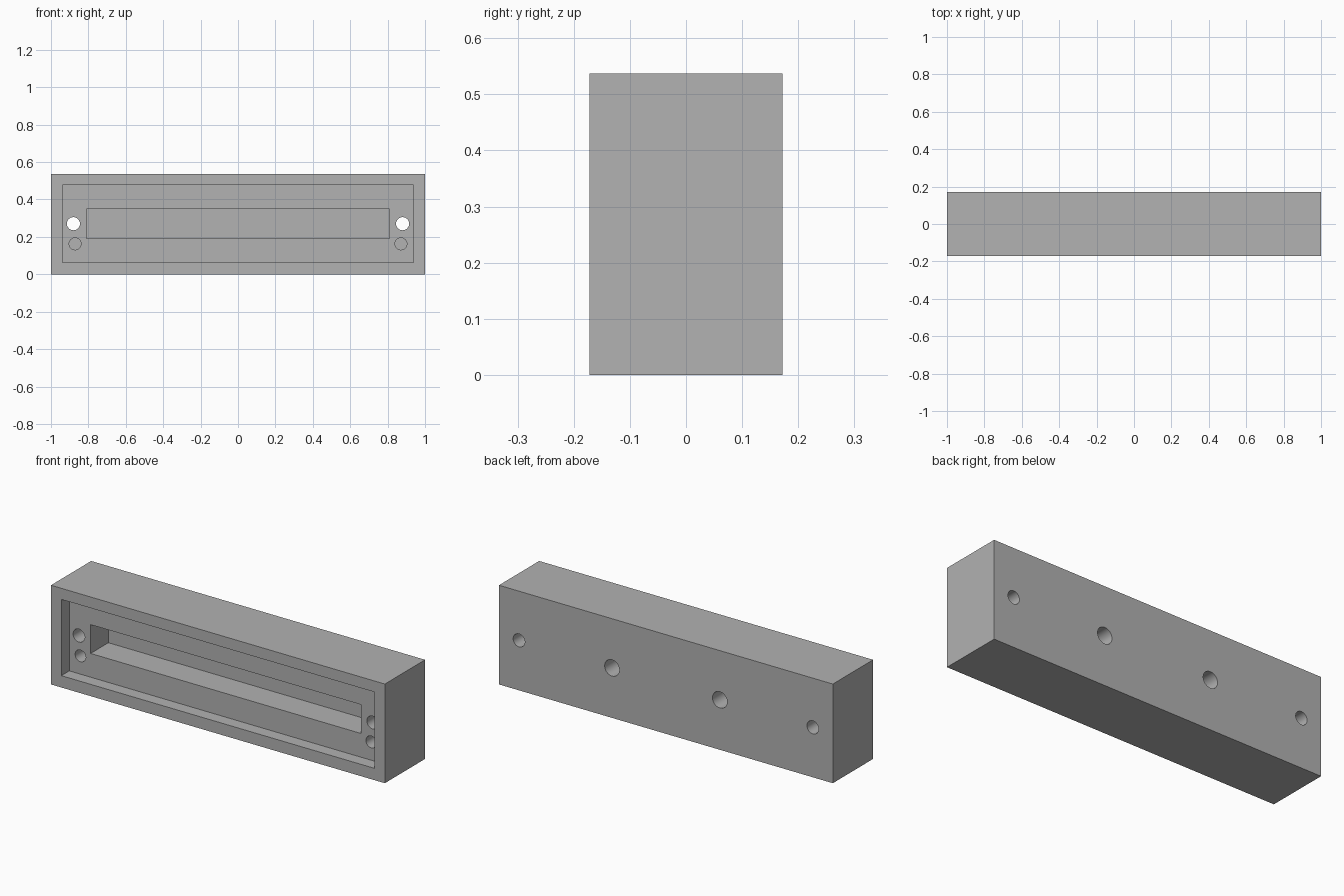
import bpy
from math import radians

WIDTH, DEPTH, HEIGHT = 2.0, 0.344, 0.537
FRONT, BACK = -DEPTH / 2, DEPTH / 2
MID_Z = HEIGHT / 2 + 0.002
RECESS_Y = FRONT + 0.068      # floor of the shallow front recess
SLOT_Y = RECESS_Y + 0.152     # floor of the long slot
OVER = 0.02                   # cutter overshoot past an open face

if "Cube" in bpy.data.objects:
    bpy.data.objects.remove(bpy.data.objects["Cube"], do_unlink=True)

grey = bpy.data.materials.new("plain_grey")
grey.use_nodes = True
grey.diffuse_color = (0.445, 0.445, 0.445, 1)
grey.node_tree.nodes["Principled BSDF"].inputs["Base Color"].default_value = grey.diffuse_color


def box(name, width, height, y0, y1, z):
    bpy.ops.mesh.primitive_cube_add(size=1, location=(0, (y0 + y1) / 2, z))
    obj = bpy.context.object
    obj.name = name
    obj.scale = (width, y1 - y0, height)
    bpy.ops.object.transform_apply(location=True, rotation=True, scale=True)
    obj.data.materials.append(grey)
    return obj


def bore(name, radius, x, z, y0, y1):
    bpy.ops.mesh.primitive_cylinder_add(vertices=48, radius=radius, depth=y1 - y0,
                                        location=(x, (y0 + y1) / 2, z),
                                        rotation=(radians(90), 0, 0))
    obj = bpy.context.object
    obj.name = name
    obj.data.materials.append(grey)
    return obj


def cut(target, cutter):
    cutter.hide_render = True
    mod = target.modifiers.new(cutter.name, "BOOLEAN")
    mod.operation, mod.solver, mod.object = "DIFFERENCE", "EXACT", cutter
    bpy.ops.object.select_all(action="DESELECT")
    bpy.context.view_layer.objects.active = target
    target.select_set(True)
    bpy.ops.object.modifier_apply(modifier=mod.name)
    bpy.data.objects.remove(cutter, do_unlink=True)


# Solid block, with a shallow front recess and a deeper slot inside it
body = box("housing_block", WIDTH, HEIGHT, FRONT, BACK, HEIGHT / 2)
cut(body, box("recess_cutter", 1.876, 0.413, FRONT - OVER, RECESS_Y, MID_Z))
cut(body, box("slot_cutter", 1.62, 0.156, RECESS_Y - OVER, SLOT_Y, MID_Z))

# Mirrored holes: through screws, blind front pins, blind rear mounts
for side in (-1, 1):
    cut(body, bore("screw_hole_cutter", 0.035, side * 0.88, MID_Z, FRONT - OVER, BACK + OVER))
    cut(body, bore("pin_hole_cutter", 0.032, side * 0.871, 0.163, RECESS_Y - OVER, SLOT_Y))
    cut(body, bore("mount_hole_cutter", 0.044, side * 0.323, MID_Z, BACK - 0.11, BACK + OVER))

# Smooth hole walls, keep the machined edges sharp
bpy.ops.object.select_all(action="DESELECT")
bpy.context.view_layer.objects.active = body
body.select_set(True)
bpy.ops.object.shade_smooth_by_angle(angle=radians(30))
